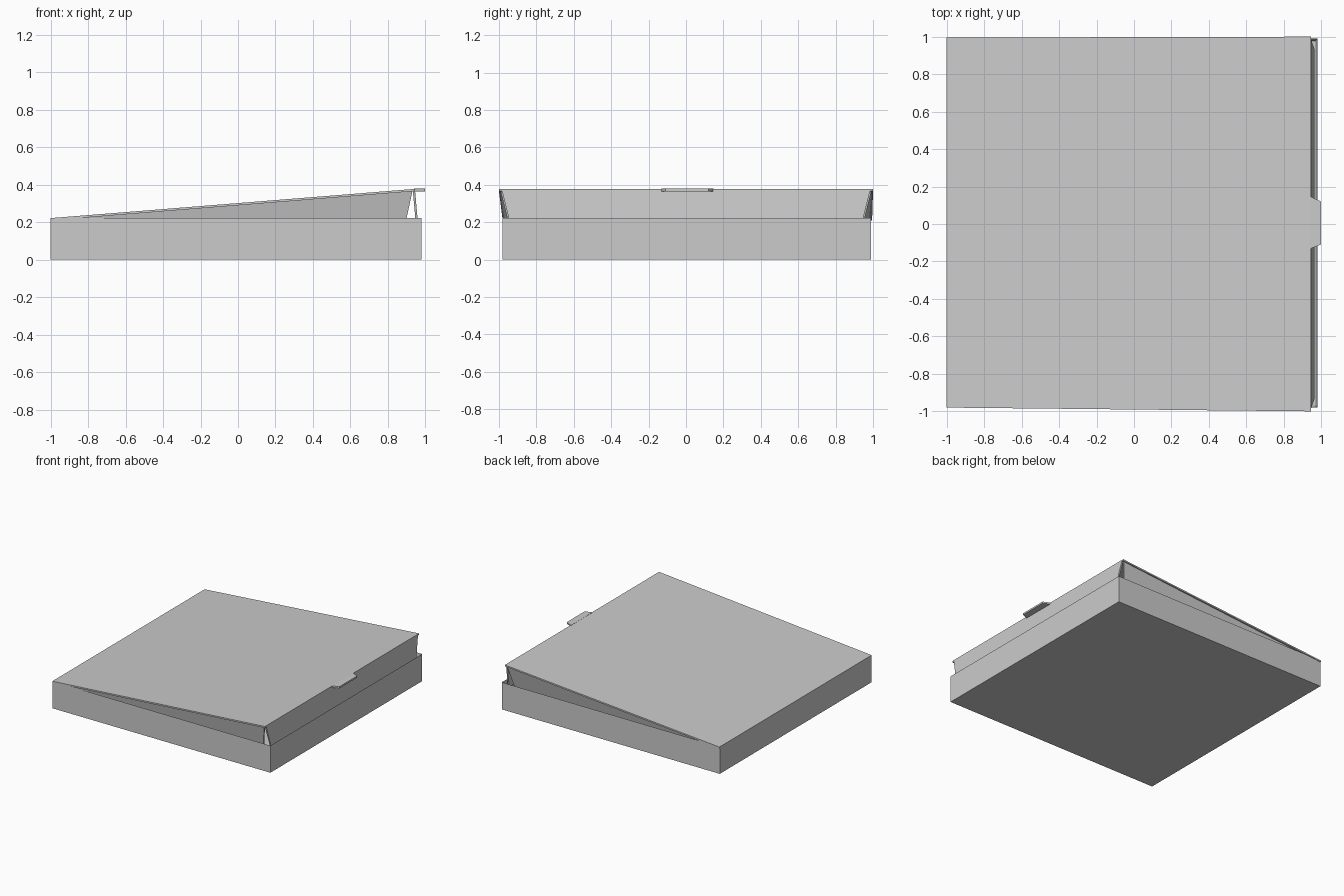
import bpy, bmesh
from mathutils import Vector

if "Cube" in bpy.data.objects:
    bpy.data.objects.remove(bpy.data.objects["Cube"])

T = 0.012  # cardboard thickness


def finish(name, bm):
    bmesh.ops.recalc_face_normals(bm, faces=bm.faces)
    mesh = bpy.data.meshes.new(name)
    bm.to_mesh(mesh)
    bm.free()
    obj = bpy.data.objects.new(name, mesh)
    bpy.context.collection.objects.link(obj)
    return obj


def panel(name, outline, offset):
    """Flat sheet: an outline extruded by the offset vector."""
    bm = bmesh.new()
    face = bm.faces.new([bm.verts.new(p) for p in outline])
    ext = bmesh.ops.extrude_face_region(bm, geom=[face], use_keep_orig=True)
    verts = [g for g in ext["geom"] if isinstance(g, bmesh.types.BMVert)]
    bmesh.ops.translate(bm, verts=verts, vec=Vector(offset))
    return finish(name, bm)


def lid_z(x):
    """Height of the tilted lid's top surface."""
    return 0.222 + (x + 1) * (0.378 - 0.222) / 1.945


# Open tray: box with its top inset and pushed down to the floor
bm = bmesh.new()
bmesh.ops.create_cube(bm, size=1)
for v in bm.verts:
    v.co = ((-1 if v.co.x < 0 else 0.98),
            (-0.98 if v.co.y < 0 else 0.99),
            (0 if v.co.z < 0 else 0.222))
top = max(bm.faces, key=lambda f: f.calc_center_median().z)
bmesh.ops.inset_region(bm, faces=[top], thickness=T, use_even_offset=True)
bmesh.ops.translate(bm, verts=top.verts, vec=(0, 0, T - 0.222))
finish("tray", bm)

# Tilted lid sheet, slightly wider at the open edge
lid = [(-1, -0.98), (0.945, -1), (0.945, 1), (-1, 0.995)]
panel("lid", [(x, y, lid_z(x)) for x, y in lid], (0, 0, -T))

# Finger tab on the open edge
tab = [(0.94, -0.132), (0.998, -0.11), (0.998, 0.12), (0.94, 0.148)]
panel("lid_tab", [(x, y, 0.379) for x, y in tab], (0, 0, -0.014))

# Front flap hanging square to the lid, narrowing downwards
panel("front_flap",
      [(0.945, -0.985, 0.372), (0.945, 0.985, 0.372),
       (0.963, 0.935, 0.17), (0.963, -0.935, 0.17)], (-T, 0, 0))

# Side flaps folded inwards, with tapered ends
for name, s, edge in (("left_flap", 1, 0.993), ("right_flap", -1, 0.985)):
    pts = [(-0.985, edge - 0.012, lid_z(-0.985) - 0.006),
           (0.932, 0.993, lid_z(0.932) - 0.006),
           (0.89, 0.943, lid_z(0.89) - 0.2),
           (-0.93, 0.943, 0.03)]
    panel(name, [(x, s * y, z) for x, y, z in pts], (0, -s * T, 0))
